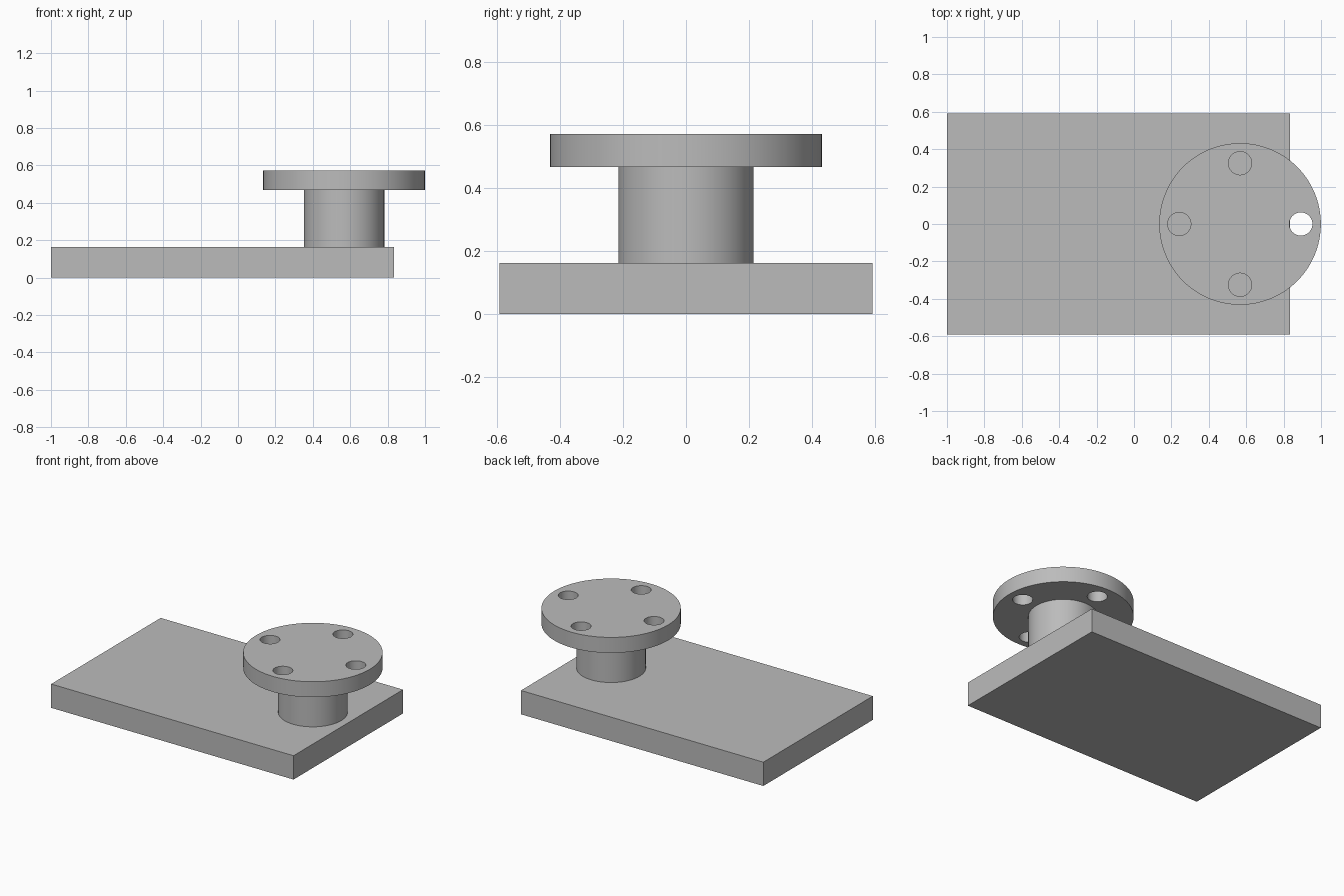
import bpy
from math import cos, sin, pi, radians

cube = bpy.data.objects.get("Cube")
if cube:
    bpy.data.objects.remove(cube, do_unlink=True)

GREY = (0.5, 0.5, 0.5, 1.0)
AXIS_X = 0.567      # shared axis of post and flange
PLATE_TOP = 0.163
POST_TOP = 0.467
FLANGE_TOP = 0.573

grey = bpy.data.materials.new("plain_grey")
grey.use_nodes = True
grey.diffuse_color = GREY
grey.node_tree.nodes["Principled BSDF"].inputs["Base Color"].default_value = GREY


def cylinder(name, x, y, radius, bottom, top, sides):
    bpy.ops.mesh.primitive_cylinder_add(
        vertices=sides, radius=radius, depth=top - bottom,
        location=(x, y, (bottom + top) / 2))
    obj = bpy.context.object
    obj.name = name
    obj.data.materials.append(grey)
    return obj


def smooth(obj):
    bpy.ops.object.select_all(action="DESELECT")
    obj.select_set(True)
    bpy.context.view_layer.objects.active = obj
    bpy.ops.object.shade_smooth_by_angle(angle=radians(30))


# Base plate
bpy.ops.mesh.primitive_cube_add(size=1, location=(-0.0825, 0, PLATE_TOP / 2))
plate = bpy.context.object
plate.name = "base_plate"
plate.scale = (1.835, 1.184, PLATE_TOP)
bpy.ops.object.transform_apply(location=False, rotation=False, scale=True)
plate.data.materials.append(grey)

# Round post
post = cylinder("post", AXIS_X, 0, 0.215, PLATE_TOP, POST_TOP, 96)
smooth(post)

# Flange with four through holes
flange = cylinder("flange", AXIS_X, 0, 0.432, POST_TOP, FLANGE_TOP, 128)
for i in range(4):
    angle = i * pi / 2
    cutter = cylinder("bolt_hole_cutter", AXIS_X + 0.325 * cos(angle),
                      0.325 * sin(angle), 0.062,
                      POST_TOP - 0.05, FLANGE_TOP + 0.05, 48)
    cut = flange.modifiers.new("bolt_hole", "BOOLEAN")
    cut.operation = "DIFFERENCE"
    cut.solver = "EXACT"
    cut.object = cutter
    bpy.context.view_layer.objects.active = flange
    bpy.ops.object.modifier_apply(modifier=cut.name)
    bpy.data.objects.remove(cutter, do_unlink=True)
smooth(flange)
